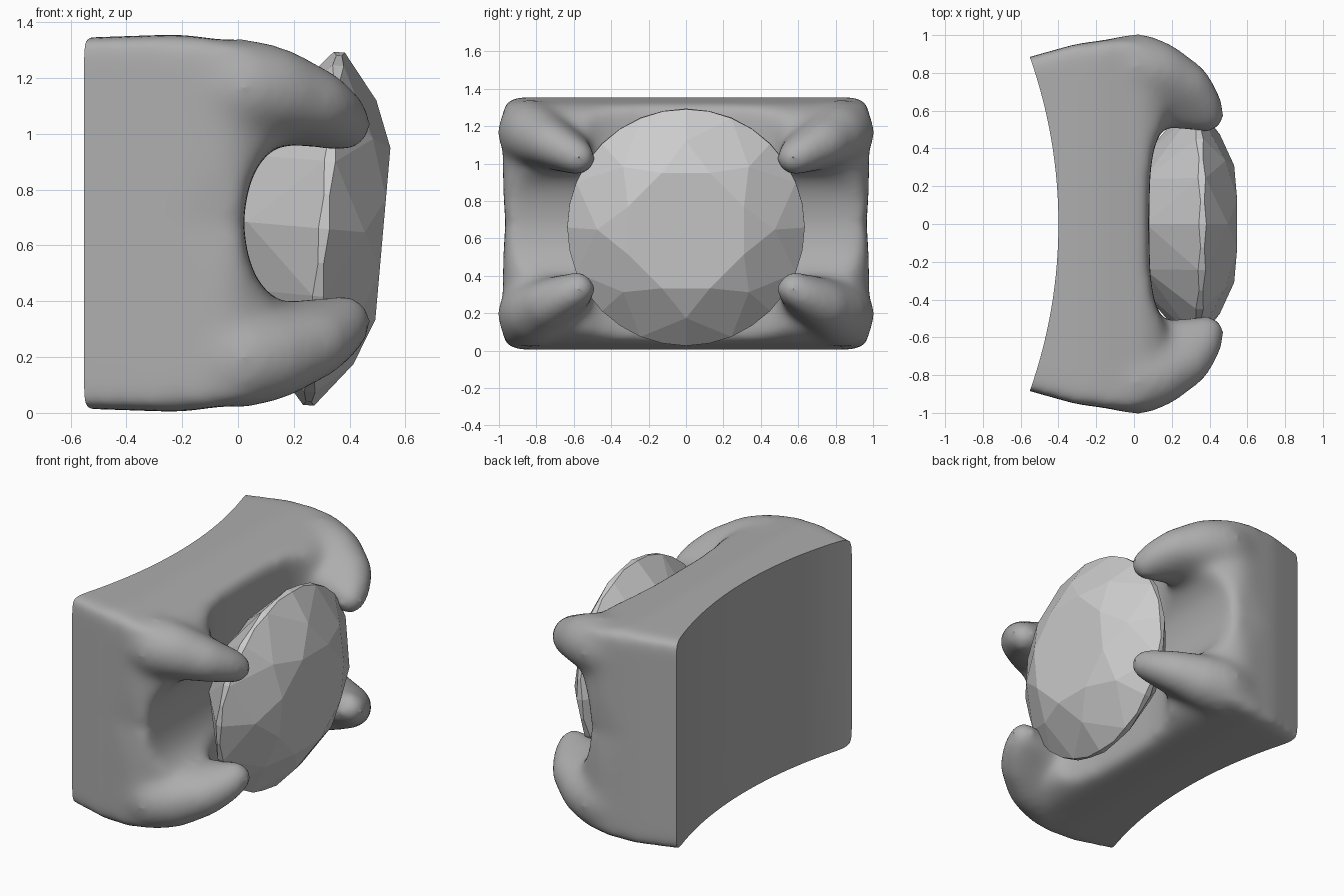
import bpy, bmesh, math
from mathutils import Vector

if "Cube" in bpy.data.objects:
    bpy.data.objects.remove(bpy.data.objects["Cube"])

MID = 0.68  # height of the mirror plane


def make_object(name, bm):
    bmesh.ops.recalc_face_normals(bm, faces=bm.faces[:])
    me = bpy.data.meshes.new(name)
    bm.to_mesh(me)
    bm.free()
    ob = bpy.data.objects.new(name, me)
    bpy.context.collection.objects.link(ob)
    return ob


def add_hull(bm, points):
    """Convex hull of the points, without the unused points."""
    verts = [bm.verts.new(p) for p in points]
    bmesh.ops.convex_hull(bm, input=verts)
    loose = [v for v in bm.verts if not v.link_faces]
    bmesh.ops.delete(bm, geom=loose, context='VERTS')


def prism(name, points, axis, lo, hi):
    """Extrude a closed 2D outline along one axis."""
    bm = bmesh.new()

    def place(p, d):
        v = list(p)
        v.insert(axis, d)
        return bm.verts.new(v)
    a = [place(p, lo) for p in points]
    b = [place(p, hi) for p in points]
    bm.faces.new(a)
    bm.faces.new(b)
    for i in range(len(a)):
        bm.faces.new((a[i - 1], a[i], b[i], b[i - 1]))
    return make_object(name, bm)


def mirrored(half, mid):
    return [(x, mid + d) for x, d in half] + [(x, mid - d) for x, d in reversed(half) if d > 0]


def boolean(ob, other, op):
    m = ob.modifiers.new(op, 'BOOLEAN')
    m.operation, m.object, m.solver = op, other, 'EXACT'
    other.hide_render = True


def paint(ob, shade):
    mat = bpy.data.materials.new(ob.name + "_grey")
    mat.diffuse_color = (shade, shade, shade, 1)
    mat.use_nodes = True
    mat.node_tree.nodes["Principled BSDF"].inputs["Base Color"].default_value = mat.diffuse_color
    ob.data.materials.clear()
    ob.data.materials.append(mat)


# Setting body: top outline, side outline and rounded front outline intersected
top_half = [(.08, 0), (.085, .25), (.10, .38), (.13, .47), (.17, .53), (.18, .65),
            (.165, .80), (.10, .90), (.02, .96), (-.06, .985), (-.3, .955), (-.55, .885), (-.8, .81)]
side_half = [(.02, 0), (.03, .1), (.06, .19), (.10, .245), (.15, .285), (.18, .33),
             (.18, .54), (.13, .60), (.05, .64), (-.2, .677), (-.55, .665), (-.8, .655)]
body = prism("ring_setting", mirrored(top_half, 0), 2, -.2, 1.6)
side_cut = prism("side_outline", mirrored(side_half, MID), 1, -1.3, 1.3)
corner = []
for k in range(24):
    if k % 12 == 0:  # slightly hollow side walls
        corner.append((.965 if k == 0 else -.965, MID))
    a = 2 * math.pi * (k + .5) / 24
    c, s = math.cos(a), math.sin(a)
    corner.append((math.copysign(.89, c) + .12 * c, MID + math.copysign(.56, s) + .12 * s))
front_cut = prism("front_outline", corner, 0, -1, 1)

# Four claws: each the hull of a few spheres running from a corner to the tip
CLAW = [(.39, .575, .35, .095), (.36, .65, .39, .105), (.28, .735, .43, .13), (.21, .63, .39, .11),
        (.12, .81, .475, .165), (.02, .835, .487, .178), (-.12, .82, .49, .16), (.08, .64, .41, .12)]
ball = bmesh.new()
bmesh.ops.create_icosphere(ball, subdivisions=3, radius=1)
unit = [v.co.copy() for v in ball.verts]
ball.free()
bm = bmesh.new()
for sy in (1, -1):
    for sz in (1, -1):
        add_hull(bm, [Vector((x, sy * y, MID + sz * z)) + r * p for x, y, z, r in CLAW for p in unit])
claws = make_object("claws", bm)

# Concave back that fits the band
R = 2.656
arc = [(-.40 - R + R * math.cos(a), R * math.sin(a)) for a in [(-.5 + k / 40) for k in range(41)]]
back_cut = prism("band_cutter", arc + [(-1.5, 1.27), (-1.5, -1.27)], 2, -.5, 2)

boolean(body, side_cut, 'INTERSECT')
boolean(body, front_cut, 'INTERSECT')
boolean(body, claws, 'UNION')
rm = body.modifiers.new("blend", 'REMESH')
rm.mode, rm.voxel_size = 'VOXEL', .022
sm = body.modifiers.new("soften", 'SMOOTH')
sm.factor, sm.iterations = .5, 40
boolean(body, back_cut, 'DIFFERENCE')

# Apply and clear the helpers
dg = bpy.context.evaluated_depsgraph_get()
final = bpy.data.meshes.new_from_object(body.evaluated_get(dg))
body.modifiers.clear()
body.data = final
for ob in (side_cut, front_cut, claws, back_cut):
    bpy.data.objects.remove(ob)
bpy.context.view_layer.objects.active = body
body.select_set(True)
bpy.ops.object.shade_smooth_by_angle(angle=math.radians(35))
paint(body, .42)

# Brilliant-cut gem: hull of facet corner rings (count, radius, height, turn)
points = []
for n, r, h, turn in [(8, .335, .212, .5), (8, .475, .147, 0),
                      (16, .635, .02, 0), (16, .635, .010, .5),
                      (16, .635, -.02, 0), (16, .635, -.010, .5),
                      (8, .34, -.275, 0), (1, 0, -.5, 0)]:
    for k in range(n):
        a = 2 * math.pi * (k + turn) / n
        points.append((r * math.cos(a), r * math.sin(a), h))
bm = bmesh.new()
add_hull(bm, points)
bmesh.ops.dissolve_limit(bm, angle_limit=.06, verts=bm.verts[:], edges=bm.edges[:])
gem = make_object("gem", bm)
gem.location = (.308, 0, .66)
gem.rotation_euler = (0, math.radians(95), 0)
